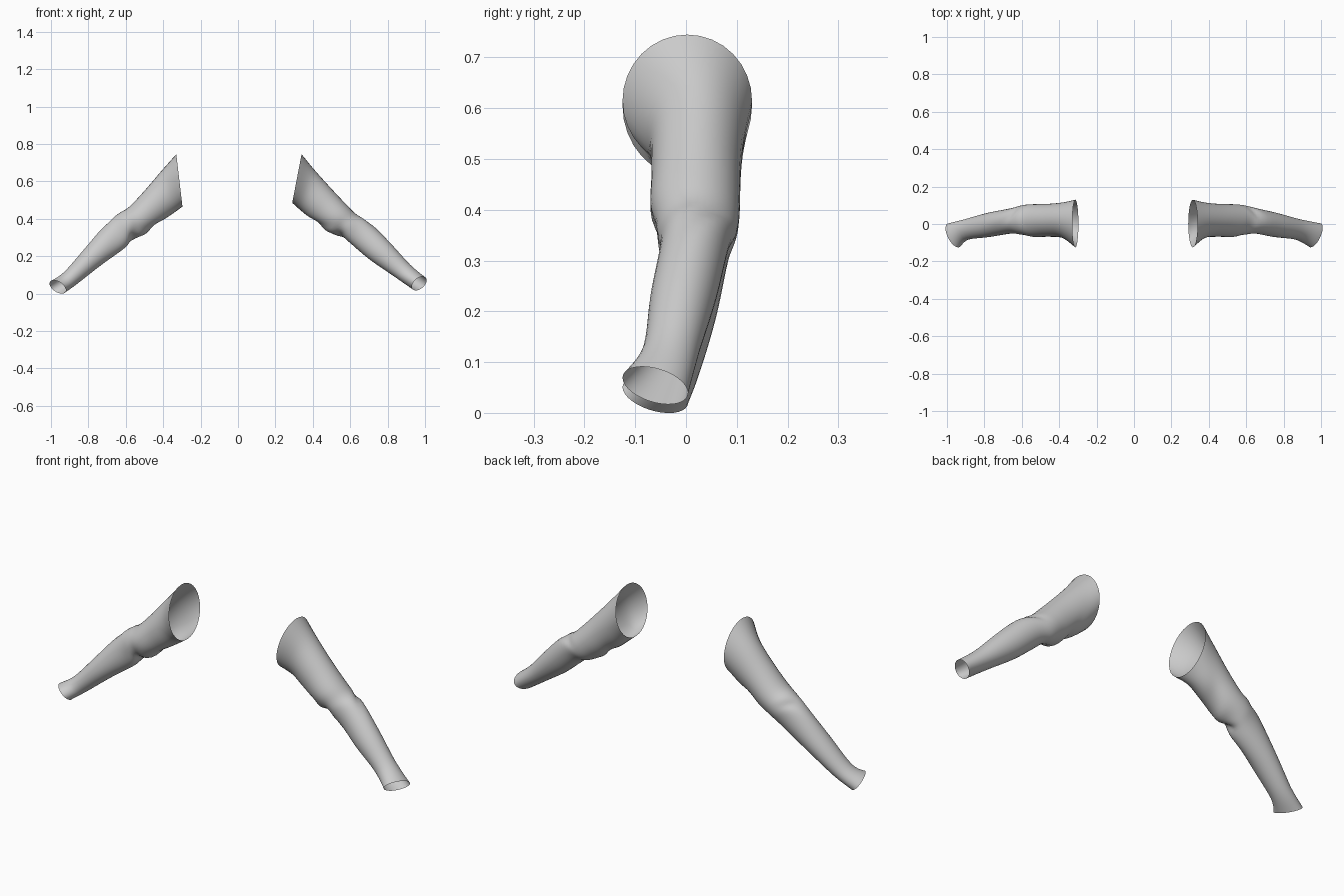
import bpy, bmesh, math
from mathutils import Vector

cube = bpy.data.objects.get("Cube")
if cube:
    bpy.data.objects.remove(cube)

SEGMENTS, STEPS = 32, 5

cloth = bpy.data.materials.new("light_grey_cloth")
cloth.use_nodes = True
cloth.diffuse_color = (0.6, 0.6, 0.6, 1)
cloth.node_tree.nodes["Principled BSDF"].inputs["Base Color"].default_value = (0.6, 0.6, 0.6, 1)

# Front and back depth of each ring, from shoulder to cuff
DEPTH = [(-.125, .13), (-.076, .116), (-.068, .108), (-.07, .106), (-.058, .102),
         (-.05, .085), (-.07, .06), (-.085, .027), (-.125, .004)]

# Upper x, z and lower x, z of each ring, from shoulder to cuff
LEFT = [(.34, .745, .29, .485), (.41, .66, .335, .445), (.50, .56, .39, .40),
        (.585, .47, .455, .355), (.635, .422, .52, .312), (.70, .385, .59, .28),
        (.81, .275, .70, .185), (.92, .155, .83, .095), (1, .088, .938, .02)]
RIGHT = [(.33, .745, .297, .465), (.41, .655, .345, .43), (.50, .55, .41, .385),
         (.58, .465, .48, .335), (.635, .43, .545, .295), (.70, .38, .60, .25),
         (.82, .24, .735, .15), (.93, .115, .86, .052), (1, .068, .928, .003)]

# Cloth folds: ring position, angle around the ring, width, depth, slant
FOLDS = [(4.2, 4.2, .35, -.016, .5), (4.9, 3.9, .4, .008, .5),
         (3.4, 4.4, .4, .008, -.5), (4.6, 1.2, .35, -.010, .6),
         (2.3, 4.9, .5, -.008, -.6)]


def spline(rows, t):
    """Smooth interpolation through the rows."""
    i = min(int(t), len(rows) - 2)
    f = t - i
    a, b, c, d = (rows[max(0, min(len(rows) - 1, i + k))] for k in (-1, 0, 1, 2))
    return [q + f / 2 * (r - p + f * (2 * p - 5 * q + 4 * r - s + f * (3 * (q - r) + s - p)))
            for p, q, r, s in zip(a, b, c, d)]


def fold(t, angle):
    """Outward offset of the cloth at a point of the sleeve."""
    total = 0
    for pos, around, width, depth, slant in FOLDS:
        da = (angle - around + math.pi) % math.tau - math.pi
        dt = t - pos - slant * da
        total += depth * math.exp(-(dt / width) ** 2 - (da / .7) ** 2)
    return total


def make_sleeve(name, outline, side):
    rows = [o + d for o, d in zip(outline, DEPTH)]
    bm = bmesh.new()
    rings = []
    last = len(rows) - 1
    for k in range(last * STEPS + 1):
        t = k / STEPS
        ux, uz, lx, lz, front, back = spline(rows, t)
        centre = Vector(((ux + lx) / 2, (front + back) / 2, (uz + lz) / 2))
        up = Vector((ux - lx, 0, uz - lz)) / 2
        # The cuff is cut at a slant so that it opens forwards
        slant = max(0, t - last + 1)
        across = Vector((.025 * slant, (back - front) / 2, -.015 * slant))
        ring = []
        for s in range(SEGMENTS):
            a = math.tau * s / SEGMENTS
            offset = across * math.cos(a) + up * math.sin(a)
            # Angle of the front of the sleeve is pi
            p = centre + offset + offset.normalized() * fold(t, a)
            ring.append(bm.verts.new((p.x * side, p.y, p.z)))
        rings.append(ring)
    # Open tube: faces between neighbouring rings only
    for r, q in zip(rings, rings[1:]):
        for s in range(SEGMENTS):
            n = (s + 1) % SEGMENTS
            quad = (r[s], r[n], q[n], q[s])
            bm.faces.new(quad if side < 0 else quad[::-1])
    # Make the outer side face away from the sleeve axis
    bm.normal_update()
    middle = rings[len(rings) // 2]
    hub = sum((v.co for v in middle), Vector()) / SEGMENTS
    if sum(v.normal.dot(v.co - hub) for v in middle) < 0:
        bmesh.ops.reverse_faces(bm, faces=bm.faces[:])
    for face in bm.faces:
        face.smooth = True
    mesh = bpy.data.meshes.new(name)
    bm.to_mesh(mesh)
    bm.free()
    mesh.materials.append(cloth)
    obj = bpy.data.objects.new(name, mesh)
    bpy.context.collection.objects.link(obj)


make_sleeve("left_sleeve", LEFT, 1)
make_sleeve("right_sleeve", RIGHT, -1)
